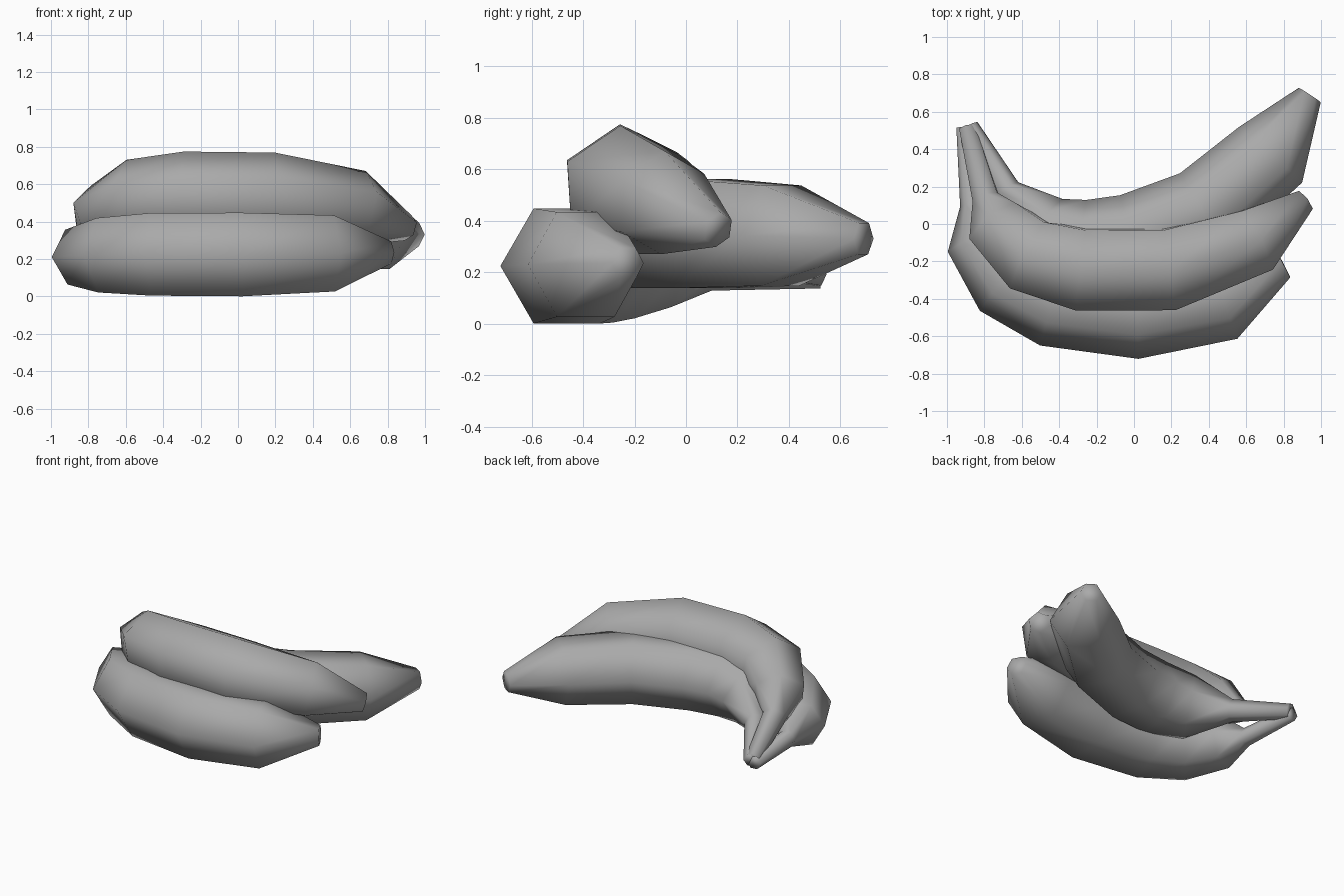
import bpy
import bmesh
import math
from mathutils import Vector

cube = bpy.data.objects.get("Cube")
if cube:
    bpy.data.objects.remove(cube, do_unlink=True)

skin = bpy.data.materials.new("matte grey")
skin.use_nodes = True
GREY = (0.4, 0.4, 0.4, 1)
skin.diffuse_color = GREY
skin.node_tree.nodes["Principled BSDF"].inputs["Base Color"].default_value = GREY

SIDES = 6


def banana(name, path, roll):
    """Loft six-sided rings along stations of (x, y, z, radius), stem to tip."""
    points = [Vector(p[:3]) for p in path]
    bm = bmesh.new()
    rings = []
    for i, (point, station) in enumerate(zip(points, path)):
        ahead = points[min(i + 1, len(points) - 1)] - point
        behind = point - points[max(i - 1, 0)]
        tangent = (ahead.normalized() + behind.normalized()).normalized()
        side = tangent.cross(Vector((0, 0, 1))).normalized()
        up = side.cross(tangent)
        ring = []
        for k in range(SIDES):
            a = math.radians(roll) + math.tau * k / SIDES
            offset = side * math.cos(a) + up * math.sin(a)
            ring.append(bm.verts.new(point + offset * station[3]))
        rings.append(ring)
    for low, high in zip(rings, rings[1:]):
        for k in range(SIDES):
            n = (k + 1) % SIDES
            bm.faces.new((low[k], low[n], high[n], high[k]))
    # Stem and blossom caps
    bm.faces.new(rings[0])
    bm.faces.new(rings[-1])
    bmesh.ops.recalc_face_normals(bm, faces=bm.faces)
    mesh = bpy.data.meshes.new(name)
    bm.to_mesh(mesh)
    bm.free()
    mesh.materials.append(skin)
    obj = bpy.data.objects.new(name, mesh)
    bpy.context.collection.objects.link(obj)
    bpy.ops.object.select_all(action="DESELECT")
    obj.select_set(True)
    bpy.context.view_layer.objects.active = obj
    bpy.ops.object.shade_smooth_by_angle(angle=math.radians(100))


# Lower front fruit
banana("front_banana", [
    (-0.90, 0.52, 0.18, 0.05), (-0.87, 0.10, 0.18, 0.06),
    (-0.84, -0.08, 0.21, 0.17), (-0.68, -0.285, 0.22, 0.23),
    (-0.43, -0.405, 0.225, 0.255), (0.02, -0.463, 0.224, 0.258),
    (0.48, -0.39, 0.23, 0.235), (0.805, -0.225, 0.235, 0.068)], 0)

# Upper fruit resting on the other two
banana("top_banana", [
    (-0.89, 0.515, 0.20, 0.05), (-0.79, 0.13, 0.33, 0.08),
    (-0.73, -0.01, 0.43, 0.18), (-0.55, -0.17, 0.505, 0.23),
    (-0.28, -0.24, 0.525, 0.25), (0.18, -0.24, 0.52, 0.25),
    (0.64, -0.09, 0.47, 0.205), (0.91, 0.125, 0.365, 0.07)], 26)

# Back fruit with the long sweep
banana("back_banana", [
    (-0.88, 0.52, 0.19, 0.05), (-0.68, 0.18, 0.27, 0.075),
    (-0.50, -0.04, 0.33, 0.21), (-0.28, -0.11, 0.35, 0.24),
    (-0.02, -0.085, 0.35, 0.245), (0.37, 0.06, 0.35, 0.245),
    (0.73, 0.37, 0.342, 0.225), (0.94, 0.69, 0.33, 0.07)], 0)
